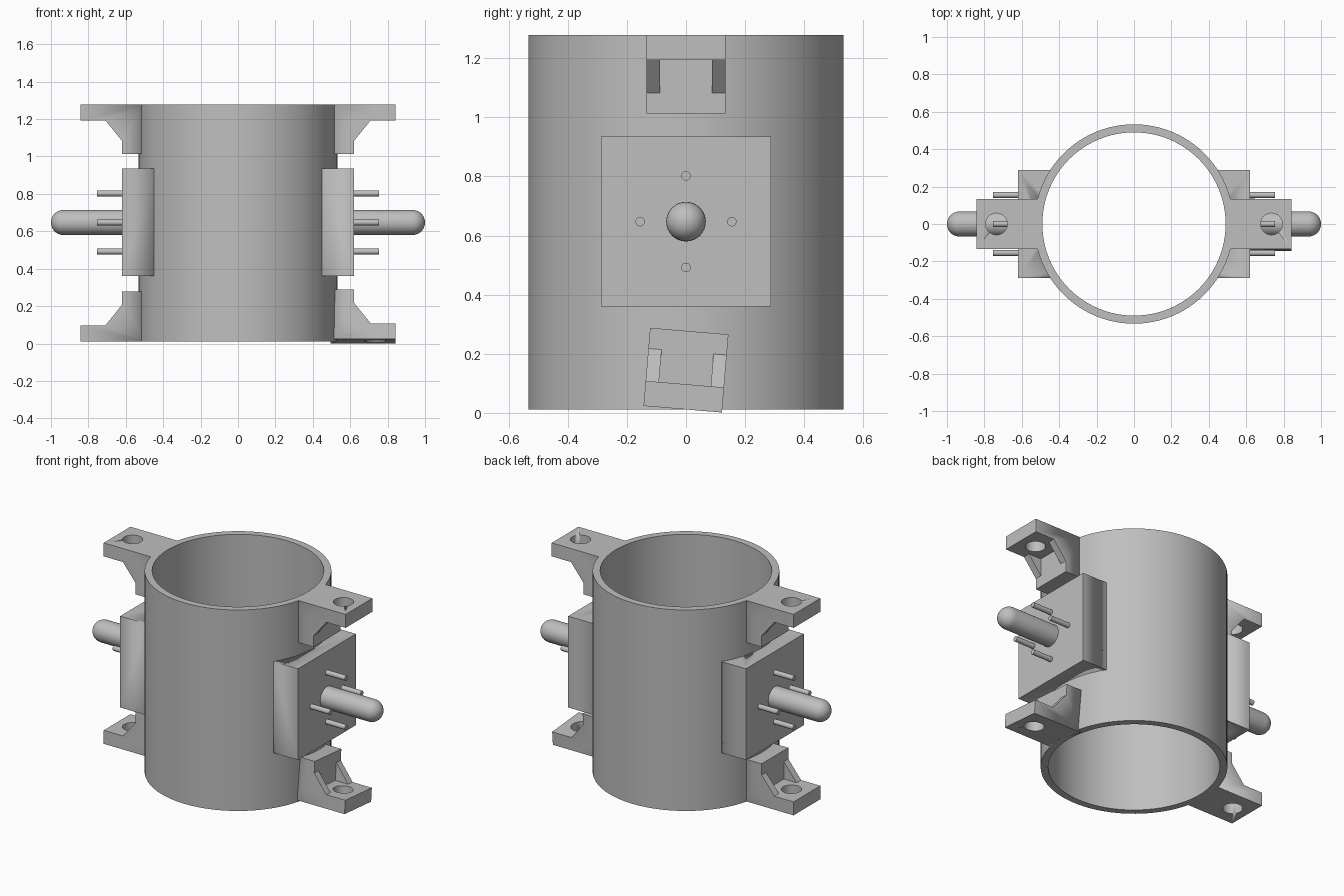
import bpy, bmesh
from math import pi, sin, cos, radians
from mathutils import Matrix, Vector

cube = bpy.data.objects.get("Cube")
if cube:
    bpy.data.objects.remove(cube, do_unlink=True)

grey = bpy.data.materials.new("light grey")
grey.use_nodes = True
grey.diffuse_color = (0.52, 0.52, 0.52, 1)
grey.node_tree.nodes["Principled BSDF"].inputs["Base Color"].default_value = grey.diffuse_color

OUTER, INNER = 0.533, 0.49      # tube radii
BOTTOM, TOP = 0.012, 1.278      # tube ends
MID = 0.647                     # height of the rods
TALL = 0.265                    # bracket height
HALF = 0.133                    # bracket half width


def add_mesh(name, mesh):
    obj = bpy.data.objects.new(name, mesh)
    bpy.context.collection.objects.link(obj)
    return obj


def finish(name, bm):
    bmesh.ops.remove_doubles(bm, verts=bm.verts, dist=1e-5)
    bmesh.ops.recalc_face_normals(bm, faces=bm.faces)
    mesh = bpy.data.meshes.new(name)
    bm.to_mesh(mesh)
    bm.free()
    mesh.materials.append(grey)
    mesh.shade_smooth()
    mesh.set_sharp_from_angle(angle=radians(30))
    return add_mesh(name, mesh)


def lathe(name, profile, axis, steps):
    """Spin (distance along axis, radius) points; axis is 'X' or 'Z'."""
    bm = bmesh.new()
    place = (lambda a, r: (a, 0, r)) if axis == 'X' else (lambda a, r: (r, 0, a))
    vs = [bm.verts.new(place(a, r)) for a, r in profile]
    es = [bm.edges.new((vs[i - 1], vs[i])) for i in range(len(vs))
          if profile[i - 1][1] + profile[i][1] > 0]
    bmesh.ops.spin(bm, geom=vs + es, cent=(0, 0, 0), angle=2 * pi, steps=steps,
                   axis=(1, 0, 0) if axis == 'X' else (0, 0, 1))
    return finish(name, bm)


def prism(name, points, direction):
    """Extrude a flat outline along a direction."""
    bm = bmesh.new()
    face = bm.faces.new([bm.verts.new(p) for p in points])
    made = bmesh.ops.extrude_face_region(bm, geom=[face], use_keep_orig=True)
    moved = [v for v in made["geom"] if isinstance(v, bmesh.types.BMVert)]
    bmesh.ops.translate(bm, vec=Vector(direction), verts=moved)
    return finish(name, bm)


def box(name, x0, x1, y, z0, z1):
    return prism(name, [(x0, -y, z0), (x1, -y, z0), (x1, y, z0), (x0, y, z0)],
                 (0, 0, z1 - z0))


def cut(obj, cutter):
    """Apply a boolean difference and drop the cutter."""
    mod = obj.modifiers.new("cut", 'BOOLEAN')
    mod.operation, mod.solver, mod.object = 'DIFFERENCE', 'EXACT', cutter
    bpy.context.view_layer.update()
    deps = bpy.context.evaluated_depsgraph_get()
    mesh = bpy.data.meshes.new_from_object(obj.evaluated_get(deps))
    obj.modifiers.clear()
    obj.data = mesh
    bpy.data.objects.remove(cutter, do_unlink=True)


def copy(obj, name, matrix):
    mesh = obj.data.copy()
    mesh.transform(matrix)
    if matrix.determinant() < 0:
        mesh.flip_normals()
    return add_mesh(name, mesh)


mirror_x = Matrix.Diagonal((-1, 1, 1, 1))
mirror_z = Matrix.Diagonal((1, 1, -1, 1))
up = lambda z: Matrix.Translation((0, 0, z))

# Open tube
lathe("tube", [(BOTTOM, INNER), (BOTTOM, OUTER), (TOP, OUTER), (TOP, INNER)], 'Z', 96)

# Side block, hollowed to seat against the tube
block = box("left_block", 0.4, 0.62, 0.288, 0.36, 0.935)
cut(block, lathe("bore", [(0, 0), (0, 0.525), (2, 0.525), (2, 0)], 'Z', 96))
copy(block, "right_block", mirror_x)

# Round-ended rod
R = 0.067
dome = [(1 - R + R * sin(t), R * cos(t)) for t in (i * pi / 16 for i in range(8))]
rod = lathe("left_rod", [(0.6, 0), (0.6, R)] + dome + [(1, 0)], 'X', 32)
rod.data.transform(up(MID))
copy(rod, "right_rod", mirror_x)

# Four thin pins around each rod
for i in range(4):
    pin = lathe(f"left_pin_{i + 1}", [(0.6, 0), (0.6, 0.016), (0.755, 0.016), (0.755, 0)], 'X', 16)
    a = i * pi / 2
    pin.data.transform(Matrix.Translation((0, 0.155 * cos(a), MID + 0.155 * sin(a))))
    copy(pin, f"right_pin_{i + 1}", mirror_x)

# Mounting bracket with two gussets and a bolt hole, centred on its own height
h = TALL / 2
outline = [(0.45, -h), (0.62, -h), (0.62, h - 0.195), (0.709, h - 0.085),
           (0.843, h - 0.085), (0.843, h), (0.45, h)]
bracket = prism("left_top_bracket", [(x, -HALF, z) for x, z in outline], (0, 2 * HALF, 0))
cut(bracket, box("pocket", 0.62, 0.8, 0.088, -0.3, h - 0.085))
hole = lathe("hole", [(-1, 0), (-1, 0.058), (1, 0.058), (1, 0)], 'Z', 32)
hole.data.transform(Matrix.Translation((0.735, 0, 0)))
cut(bracket, hole)
cut(bracket, lathe("bore", [(-1, 0), (-1, 0.513), (1, 0.513), (1, 0)], 'Z', 96))

# Lower brackets are flipped; the left one sits slightly twisted
low = up(BOTTOM + h)
copy(bracket, "right_bottom_bracket", low @ mirror_z @ mirror_x)
copy(bracket, "left_bottom_bracket", low @ Matrix.Rotation(radians(-4.8), 4, 'X') @ mirror_z)
bracket.data.transform(up(TOP - h))
copy(bracket, "right_top_bracket", mirror_x)
